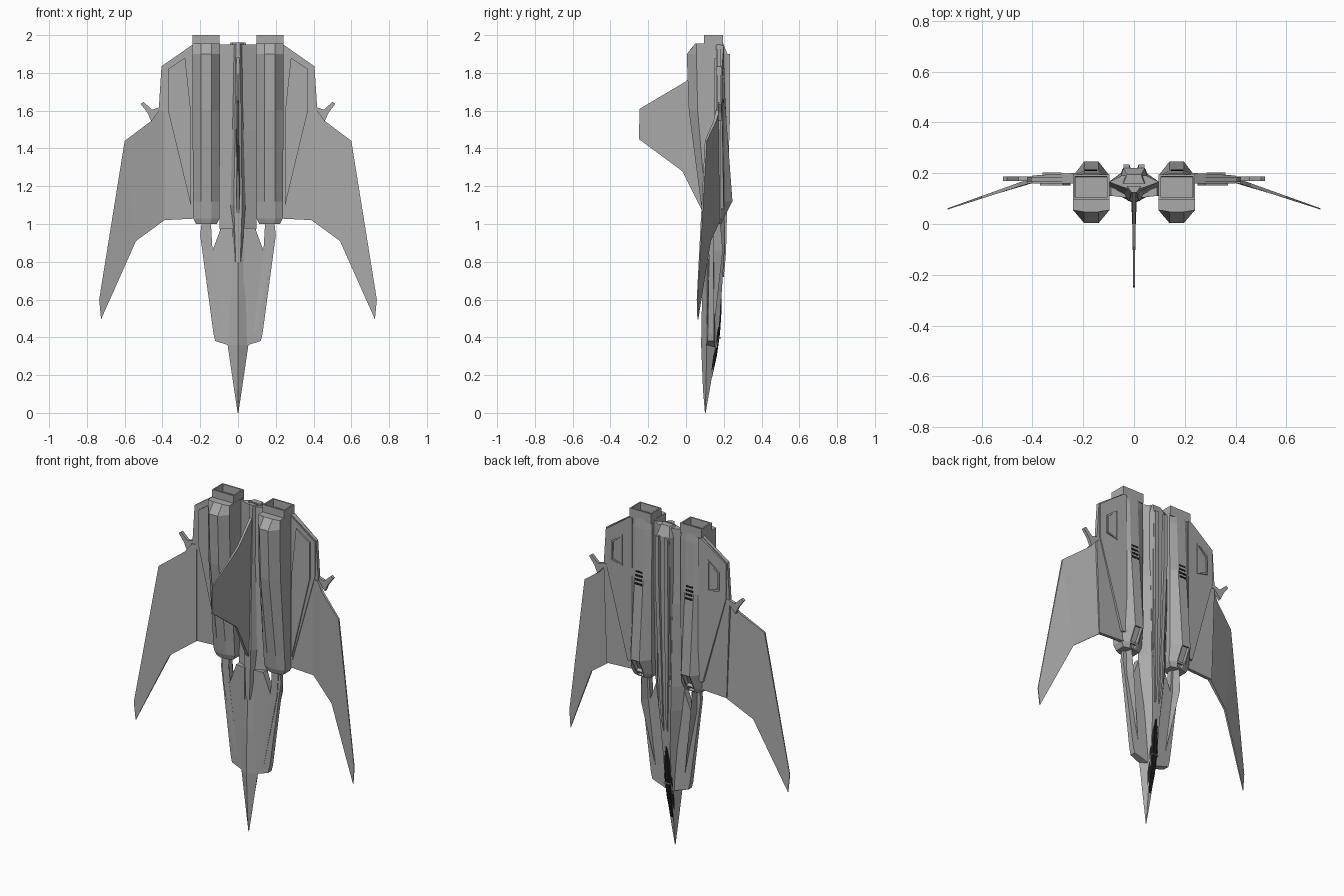
import bpy, bmesh

if "Cube" in bpy.data.objects:
    bpy.data.objects.remove(bpy.data.objects["Cube"])


def material(name, value):
    m = bpy.data.materials.new(name)
    m.use_nodes = True
    c = (value, value, value, 1)
    m.diffuse_color = c
    m.node_tree.nodes["Principled BSDF"].inputs["Base Color"].default_value = c
    return m


HULL = material("hull grey", 0.4)
BLACK = material("canopy black", 0.012)


def finish(name, bm, mat=HULL, mirror=True):
    bmesh.ops.recalc_face_normals(bm, faces=bm.faces)
    mesh = bpy.data.meshes.new(name)
    bm.to_mesh(mesh)
    bm.free()
    obj = bpy.data.objects.new(name, mesh)
    bpy.context.collection.objects.link(obj)
    mesh.materials.append(mat)
    if mirror:
        obj.modifiers.new("Mirror", "MIRROR").use_mirror_merge = False
    return obj


def skin(rings):
    """Loft matching rings of points and cap both ends."""
    bm = bmesh.new()
    loops = [[bm.verts.new(p) for p in ring] for ring in rings]
    n = len(loops[0])
    for a, b in zip(loops, loops[1:]):
        for i in range(n):
            j = (i + 1) % n
            bm.faces.new((a[i], a[j], b[j], b[i]))
    bm.faces.new(loops[0])
    bm.faces.new(loops[-1])
    bmesh.ops.recalc_face_normals(bm, faces=bm.faces)
    return bm


def plate(outline, front, back):
    """Solid between two depth rules over an x-z outline."""
    return skin([[(x, d(x), z) for x, z in outline] for d in (front, back)])


def flat(y):
    return lambda x: y


def box(x0, x1, y0, y1, z0, z1):
    return plate([(x0, z0), (x1, z0), (x1, z1), (x0, z1)], flat(y0), flat(y1))


def recess(bm, rule, width, depth):
    """Inset and sink the faces picked by a rule on their normal."""
    bm.normal_update()
    faces = [f for f in bm.faces if rule(f.normal)]
    bmesh.ops.inset_individual(bm, faces=faces, thickness=width)
    bmesh.ops.inset_individual(bm, faces=faces, thickness=0.001, depth=-depth)


# Fuselage: z, chine half width, keel, chine and spine depth, spine half width
rings = []
for z, w, k, c, s, t in [
    (0, .002, .1, .102, .104, .001),
    (.12, .02, .09, .105, .125, .008),
    (.36, .055, .08, .11, .165, .02),
    (.62, .07, .085, .12, .188, .026),
    (.85, .09, .095, .14, .203, .04),
    (1.0, .098, .1, .15, .205, .045),
    (1.5, .1, .115, .165, .2, .05),
    (1.95, .098, .13, .165, .19, .05),
]:
    rings.append([(0, k, z), (w, c, z), (t, s, z), (-t, s, z), (-w, c, z)])
finish("fuselage", skin(rings), mirror=False)

# Canopy: slender dome
rings = []
for z, w, y, h in [(.12, .003, .12, .004), (.2, .016, .132, .015), (.3, .023, .15, .02),
                   (.42, .025, .168, .019), (.54, .02, .18, .014), (.66, .003, .189, .004)]:
    rings.append([(w * a, y + h * b - .004, z) for a, b in
                  [(-1.1, -.6), (-1, .2), (-.5, .85), (.5, .85), (1, .2), (1.1, -.6)]])
finish("canopy", skin(rings), BLACK, False)
finish("canopy_frame", box(-.02, .02, .16, .186, .395, .4), mirror=False)

# Nose strakes beside the fuselage, with a notch at the rear
finish("strake", plate(
    [(.03, .35), (.055, .36), (.12, .38), (.13, .42), (.2, .94), (.19, 1.03),
     (.145, 1.03), (.135, .86), (.09, .98), (.03, .98)],
    lambda x: .1 + .12 * x, lambda x: .155 - .05 * x))
finish("strake_ridge", skin([
    [(.075, .11, .42), (.095, .11, .42), (.09, .145, .42)],
    [(.14, .115, .86), (.18, .115, .86), (.165, .195, .86)],
    [(.145, .115, 1.03), (.19, .115, 1.03), (.17, .18, 1.03)]]))

# Engine pods: z, half width, front ridge, shoulders and back ridge depth
rings = []
cx = .168
for z, w, f, fs, bs, b in [
    (1.0, .055, .1, .115, .175, .185),
    (1.03, .07, .09, .11, .18, .2),
    (1.12, .071, .078, .102, .19, .246),
    (1.6, .072, .015, .062, .19, .21),
    (1.9, .072, .004, .055, .188, .2),
    (1.955, .072, .048, .055, .185, .195),
]:
    n = .4 * w
    rings.append([(cx - n, f, z), (cx + n, f, z), (cx + w, fs, z), (cx + w, bs, z),
                  (cx + n, b, z), (cx - n, b, z), (cx - w, bs, z), (cx - w, fs, z)])
pod = skin(rings)
recess(pod, lambda n: n.y > .5 and n.z < -.4 and abs(n.x) < .3, .008, .02)
finish("engine_pod", pod)

# Rectangular exhausts, hollow at the top
nozzle = box(.097, .24, .095, .195, 1.94, 2.0)
recess(nozzle, lambda n: n.z > .9, .012, .045)
finish("exhaust_nozzle", nozzle)

# Cooling slats on the back of each pod
for i in range(6):
    z = 1.56 + i * .024
    y = .2125 - .075 * (z - 1.56)
    finish("vent_slat", box(.145, .192, y - .006, y + .002, z, z + .012), BLACK)

# Inner wing beside the pods
finish("inner_wing", plate(
    [(.2, 1.03), (.4, 1.02), (.42, 1.6), (.405, 1.835), (.24, 1.95), (.2, 1.95)],
    flat(.165), flat(.185)))
fairing = plate([(.22, 1.08), (.25, 1.08), (.4, 1.62), (.4, 1.83), (.24, 1.945), (.22, 1.945)],
                flat(.16), lambda x: .215 - .06 * x)
finish("wing_fairing", fairing)
finish("belly_panel", plate(
    [(.25, 1.1), (.37, 1.6), (.37, 1.82), (.28, 1.88), (.25, 1.6)],
    flat(.152), flat(.17)))
hatch = plate([(.285, 1.64), (.36, 1.66), (.36, 1.77), (.285, 1.83)],
              flat(.18), flat(.202))
recess(hatch, lambda n: n.y > .9, .012, .012)
finish("wing_hatch", hatch)


# Swept outer wing drooping toward the belly
def droop(x):
    return .173 - .34 * max(0, x - .4)


def half(x):
    return .009 - .02 * (x - .4)


finish("outer_wing_root", plate(
    [(.39, 1.02), (.54, .91), (.6, 1.44), (.46, 1.545), (.42, 1.6), (.39, 1.6)],
    lambda x: droop(x) - half(x), lambda x: droop(x) + half(x)))
finish("outer_wing_tip", plate(
    [(.54, .91), (.725, .495), (.735, .6), (.6, 1.44)],
    lambda x: droop(x) - half(x), lambda x: droop(x) + half(x)))

# Small winglet at the wing trailing edge
finish("winglet", plate(
    [(.39, 1.6), (.415, 1.595), (.46, 1.545), (.48, 1.59), (.515, 1.635), (.5, 1.647),
     (.455, 1.605), (.41, 1.62)], flat(.17), flat(.188)))

# Ventral fin and its keel fairing
finish("ventral_fin", skin([
    [(-.008, .14, 1.9), (.008, .14, 1.9), (.012, .12, 1.0), (-.012, .12, 1.0)],
    [(-.006, 0, 1.755), (.006, 0, 1.755), (.006, -.02, 1.28), (-.006, -.02, 1.28)],
    [(-.003, -.245, 1.61), (.003, -.245, 1.61), (.003, -.25, 1.45), (-.003, -.25, 1.45)]]),
    mirror=False)
finish("keel", skin([
    [(-w, .15, z), (-w * .4, y, z), (w * .4, y, z), (w, .15, z)]
    for z, w, y in [(.8, .03, .092), (1.1, .055, .09), (1.5, .04, .105), (1.96, .028, .125)]]),
    mirror=False)

# Dorsal spine with twin rails
finish("dorsal_spine", skin([
    [(-w, .16, z), (-w * .7, y, z), (w * .7, y, z), (w, .16, z)]
    for z, w, y in [(.8, .03, .2), (1.1, .06, .208), (1.6, .065, .216), (1.9, .06, .22),
                    (1.96, .04, .195)]]), mirror=False)
finish("dorsal_rail", skin([
    [(a, .18, z), (b, .18, z), (b, y, z), (a, y, z)]
    for z, a, b, y in [(.72, .01, .016, .2), (.85, .009, .024, .212), (1.1, .012, .032, .218),
                       (1.6, .018, .042, .234), (1.9, .018, .042, .234)]]))
